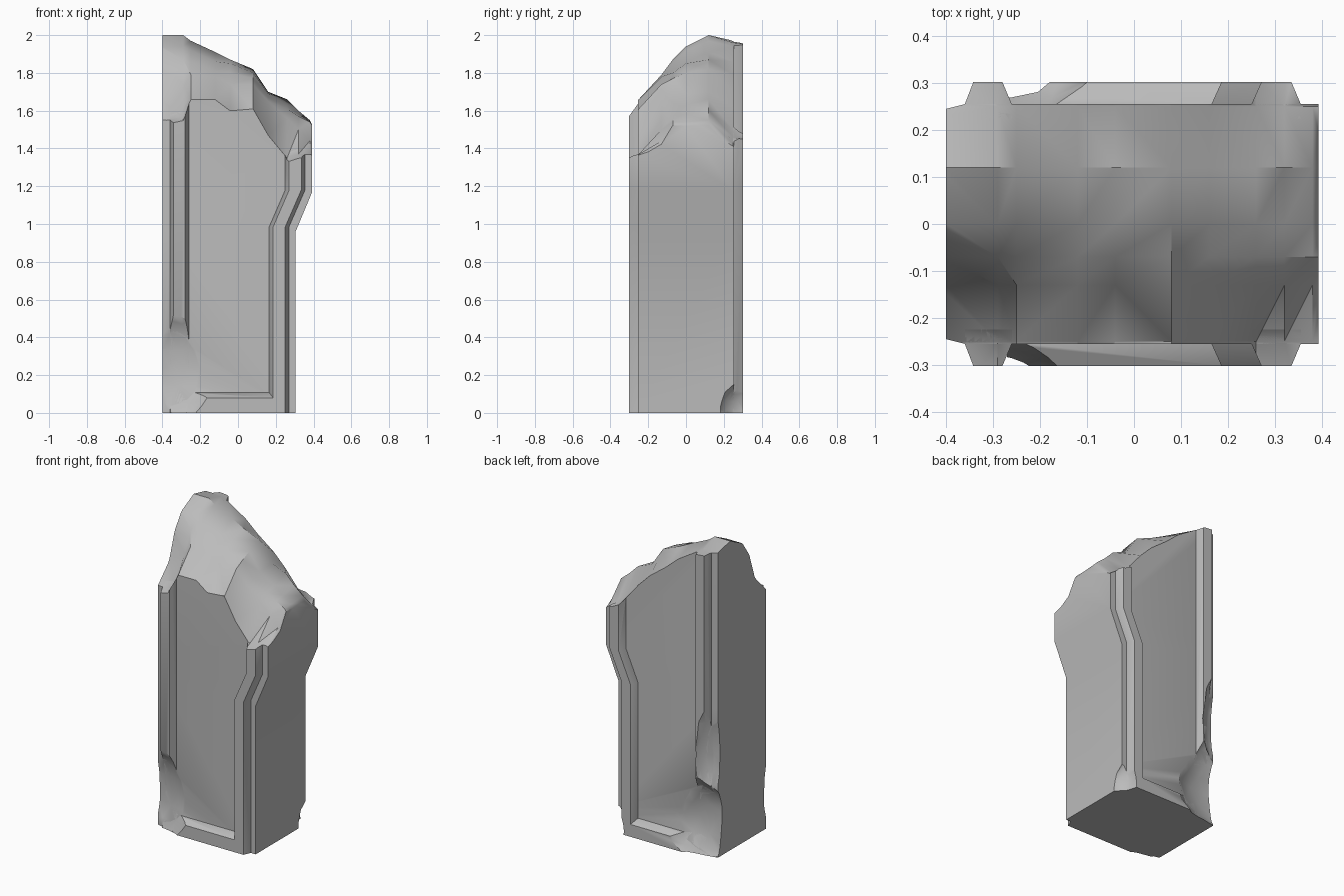
import bpy, bmesh, random
from mathutils import Vector

random.seed(4)
default = bpy.data.objects.get("Cube")
if default:
    bpy.data.objects.remove(default, do_unlink=True)

stone = bpy.data.materials.new("grey_stone")
stone.use_nodes = True
colour = (0.5, 0.5, 0.5, 1)
stone.diffuse_color = colour
stone.node_tree.nodes["Principled BSDF"].inputs["Base Color"].default_value = colour


def make_object(name, bm):
    bmesh.ops.recalc_face_normals(bm, faces=bm.faces)
    mesh = bpy.data.meshes.new(name)
    bm.to_mesh(mesh)
    bm.free()
    mesh.materials.append(stone)
    obj = bpy.data.objects.new(name, mesh)
    bpy.context.collection.objects.link(obj)
    return obj


def loft(name, rings):
    """Closed solid through a list of rings with equal point counts."""
    bm = bmesh.new()
    loops = [[bm.verts.new(p) for p in ring] for ring in rings]
    count = len(loops[0])
    for low, high in zip(loops, loops[1:]):
        for i in range(count):
            j = (i + 1) % count
            bm.faces.new((low[i], low[j], high[j], high[i]))
    bm.faces.new(loops[0])
    bm.faces.new(loops[-1])
    return make_object(name, bm)


# Broken top: height rows from front to back over the columns
COLUMNS = [-.42, -.29, -.25, -.12, -.04, .08, .16, .26, .32, .38, .41]
ROWS = {
    -.32: [1.52, 1.54, 1.63, 1.63, 1.6, 1.6, 1.45, 1.32, 1.34, 1.35, 1.34],
    -.25: [1.54, 1.57, 1.66, 1.66, 1.6, 1.61, 1.47, 1.35, 1.37, 1.37, 1.36],
    -.13: [1.66, 1.74, 1.79, 1.78, 1.74, 1.74, 1.65, 1.56, 1.5, 1.44, 1.4],
    -.07: [1.84, 1.87, 1.86, 1.81, 1.8, 1.77, 1.67, 1.61, 1.57, 1.54, 1.5],
    0: [1.94, 1.94, 1.92, 1.86, 1.85, 1.8, 1.69, 1.63, 1.58, 1.54, 1.49],
    .12: [2, 2, 1.97, 1.91, 1.87, 1.82, 1.7, 1.66, 1.6, 1.55, 1.48],
    .25: [1.97, 1.96, 1.94, 1.86, 1.79, 1.7, 1.62, 1.5, 1.46, 1.42, 1.4],
    .32: [1.96, 1.95, 1.93, 1.84, 1.77, 1.68, 1.6, 1.48, 1.45, 1.44, 1.43],
}


def rough_block():
    """Solid under the broken top, used to trim every part."""
    bm = bmesh.new()
    top = [[bm.verts.new((x, y, z)) for x, z in zip(COLUMNS, row)]
           for y, row in ROWS.items()]
    faces = [bm.faces.new((a[i], a[i + 1], b[i + 1], b[i]))
             for a, b in zip(top, top[1:]) for i in range(len(COLUMNS) - 1)]
    result = bmesh.ops.extrude_face_region(bm, geom=faces)
    for v in result["geom"]:
        if isinstance(v, bmesh.types.BMVert):
            v.co.z = -0.2
    bmesh.ops.triangulate(bm, faces=bm.faces)
    return make_object("top_trimmer", bm)


def lump(name, centre, radii):
    """Slightly uneven ellipsoid that bites into the stone."""
    bm = bmesh.new()
    bmesh.ops.create_icosphere(bm, subdivisions=3, radius=1)
    for v in bm.verts:
        v.co *= random.uniform(0.97, 1.03)
        v.co = Vector(centre) + v.co * Vector(radii)
    return make_object(name, bm)


FACE, RAISED = 0.255, 0.302

# Main block, flaring out towards the top on one side
core = loft("pillar_core", [
    [(-.4, -FACE + .01, z), (-.36, -FACE, z), (x, -FACE, z),
     (x, FACE, z), (-.36, FACE, z), (-.4, FACE - .01, z)]
    for z, x in ((0, .305), (.96, .305), (1.17, .393), (2.1, .393))])
parts = [core]


def moulding(name, side, section, path):
    """Raised strip: section of (x, depth) swept along (offset, z)."""
    return loft(name, [[(x + dx, side * d, z) for x, d in section]
                       for dx, z in path])


for side, label in ((-1, "front"), (1, "back")):
    inner = FACE - .03
    # Outer moulding follows the flare
    parts.append(moulding(
        label + "_outer_moulding", side,
        [(.165, inner), (.165, FACE), (.186, RAISED),
         (.25, RAISED), (.27, FACE), (.27, inner)],
        [(0, 0), (0, .985), (.085, 1.18), (.085, 2.1)]))
    # Straight moulding by the broken wall end
    parts.append(moulding(
        label + "_inner_moulding", side,
        [(-.36, inner), (-.36, FACE), (-.342, RAISED),
         (-.28, RAISED), (-.26, FACE), (-.26, inner)],
        [(0, 0), (0, 2.1)]))
    # Sill with a sloped upper edge
    parts.append(loft(label + "_sill", [
        [(x, side * inner, 0), (x, side * RAISED, 0),
         (x, side * RAISED, .08), (x, side * FACE, .108),
         (x, side * inner, .108)] for x in (-.27, .19)]))

# Worn lower corners
trimmer = rough_block()
bites = [
    lump("front_bite", (-.36, -.42, .24), (.3, .2, .36)),
    lump("back_bite", (-.37, .43, .22), (.36, .23, .36)),
    lump("back_edge_bite", (-.41, .4, .66), (.16, .18, .42)),
    lump("corner_bite", (.33, .35, .02), (.1, .17, .17)),
]
helpers = [trimmer] + bites
for helper in helpers:
    helper.hide_render = True

for part in parts:
    for helper in helpers:
        mod = part.modifiers.new(helper.name, "BOOLEAN")
        mod.operation = "INTERSECT" if helper is trimmer else "DIFFERENCE"
        mod.solver = "EXACT"
        mod.object = helper
    bpy.ops.object.select_all(action="DESELECT")
    part.select_set(True)
    bpy.context.view_layer.objects.active = part
    for mod in list(part.modifiers):
        bpy.ops.object.modifier_apply(modifier=mod.name)
    bpy.ops.object.shade_smooth_by_angle(angle=0.6)

for helper in helpers:
    bpy.data.objects.remove(helper, do_unlink=True)
